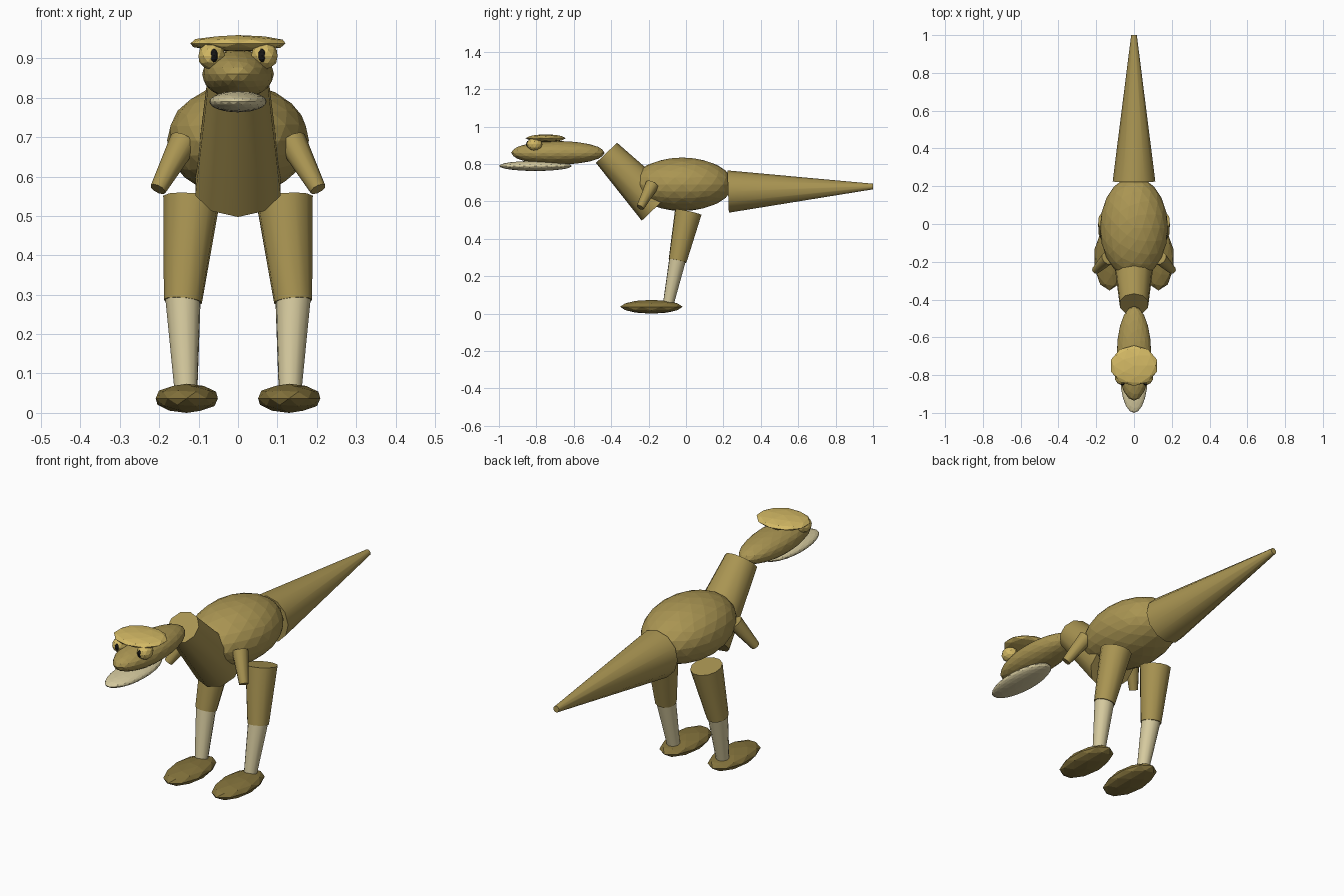
import bpy, math
from mathutils import Vector

if "Cube" in bpy.data.objects:
    bpy.data.objects.remove(bpy.data.objects["Cube"])


def material(name, color):
    m = bpy.data.materials.new(name)
    m.diffuse_color = (*color, 1)
    m.use_nodes = True
    m.node_tree.nodes["Principled BSDF"].inputs["Base Color"].default_value = m.diffuse_color
    return m


OLIVE = material("olive skin", (0.40, 0.30, 0.085))
DARK = material("dark olive", (0.23, 0.17, 0.045))
YELLOW = material("yellow", (0.66, 0.49, 0.13))
CREAM = material("cream", (0.68, 0.60, 0.35))
BLACK = material("black", (0.008, 0.008, 0.008))


def ellipsoid(name, center, radii, mat, detail=2):
    """Faceted ball stretched along the axes."""
    bpy.ops.mesh.primitive_ico_sphere_add(subdivisions=detail, radius=1, location=center)
    ob = bpy.context.object
    ob.name = name
    ob.scale = radii
    bpy.ops.object.transform_apply(location=False, rotation=False, scale=True)
    ob.data.materials.append(mat)
    return ob


def limb(name, start, end, r1, r2, mat, sides=12):
    """Tapered, smooth-sided cylinder between two points."""
    a, b = Vector(start), Vector(end)
    d = b - a
    bpy.ops.mesh.primitive_cone_add(vertices=sides, radius1=r1, radius2=r2,
                                    depth=d.length, location=(a + b) / 2)
    ob = bpy.context.object
    ob.name = name
    ob.rotation_euler = d.to_track_quat('Z', 'Y').to_euler()
    ob.data.materials.append(mat)
    bpy.ops.object.shade_smooth_by_angle(angle=math.radians(50))
    return ob


# Torso, tail and neck
ellipsoid("body", (0, -0.02, 0.692), (0.18, 0.27, 0.143), OLIVE, 3)
limb("tail", (0, 0.225, 0.653), (0, 1.0, 0.68), 0.113, 0.015, OLIVE)
limb("neck", (0, -0.154, 0.576), (0, -0.425, 0.86), 0.114, 0.078, OLIVE, 10)

# Head
ellipsoid("head", (0, -0.685, 0.86), (0.091, 0.25, 0.063), OLIVE, 3)
ellipsoid("jaw", (0, -0.805, 0.79), (0.073, 0.195, 0.027), CREAM, 3)
ellipsoid("brow", (0, -0.75, 0.938), (0.127, 0.107, 0.021), YELLOW)

# Paired parts
for side, s in (("left", 1), ("right", -1)):
    ellipsoid(side + "_eye", (s * 0.067, -0.81, 0.906), (0.035, 0.042, 0.035), YELLOW)
    ellipsoid(side + "_pupil", (s * 0.061, -0.843, 0.907), (0.010, 0.012, 0.018), BLACK)
    limb(side + "_arm", (s * 0.137, -0.18, 0.69), (s * 0.203, -0.245, 0.568),
         0.037, 0.021, OLIVE, 10)
    limb(side + "_thigh", (s * 0.118, 0.012, 0.543), (s * 0.140, -0.045, 0.283),
         0.073, 0.049, OLIVE)
    limb(side + "_shin", (s * 0.140, -0.043, 0.30), (s * 0.132, -0.095, 0.05),
         0.046, 0.029, CREAM)
    ellipsoid(side + "_foot", (s * 0.13, -0.185, 0.037), (0.083, 0.167, 0.037), DARK)
